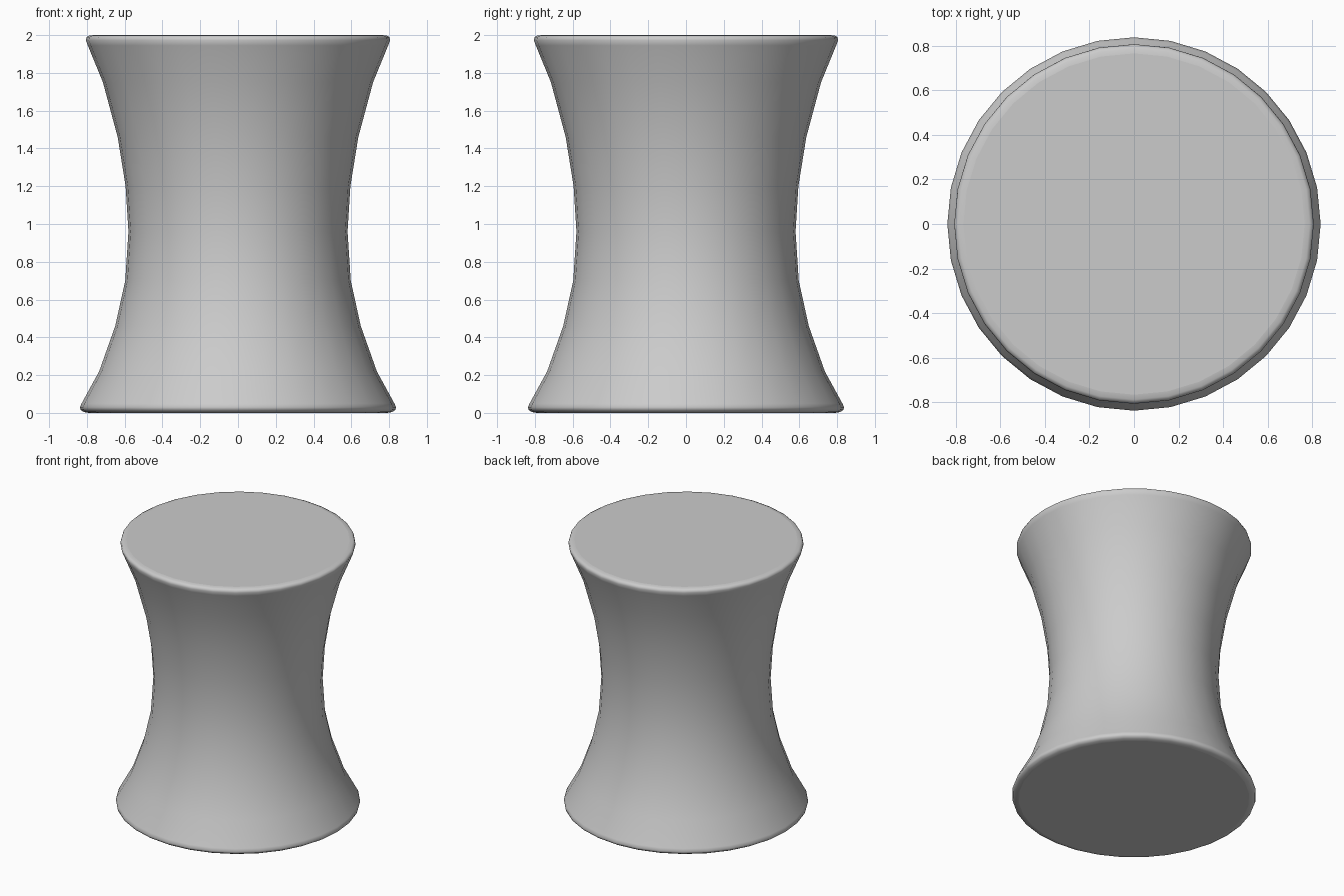
import bpy, bmesh, math

if "Cube" in bpy.data.objects:
    bpy.data.objects.remove(bpy.data.objects["Cube"])

SIDES = 32
# (radius, height) profile of the waisted stool, with small rounded rims
PROFILE = [(0.79, 0.0), (0.815, 0.004), (0.832, 0.015), (0.837, 0.03), (0.828, 0.05),
           (0.735, 0.22), (0.65, 0.46), (0.597, 0.70), (0.58, 0.96),
           (0.595, 1.20), (0.637, 1.46), (0.715, 1.75),
           (0.795, 1.945), (0.806, 1.973), (0.801, 1.99), (0.787, 1.997), (0.765, 2.0)]

bm = bmesh.new()

# rings of the turned body
rings = []
for r, z in PROFILE:
    rings.append([bm.verts.new((r * math.cos(2 * math.pi * i / SIDES),
                                r * math.sin(2 * math.pi * i / SIDES), z))
                  for i in range(SIDES)])
for low, high in zip(rings, rings[1:]):
    for i in range(SIDES):
        j = (i + 1) % SIDES
        bm.faces.new((low[i], low[j], high[j], high[i])).smooth = True

# flat seat and base
bm.faces.new(rings[-1])
bm.faces.new(rings[0][::-1])

mesh = bpy.data.meshes.new("stool_body")
bm.to_mesh(mesh)
bm.free()
stool = bpy.data.objects.new("stool_body", mesh)
bpy.context.collection.objects.link(stool)
